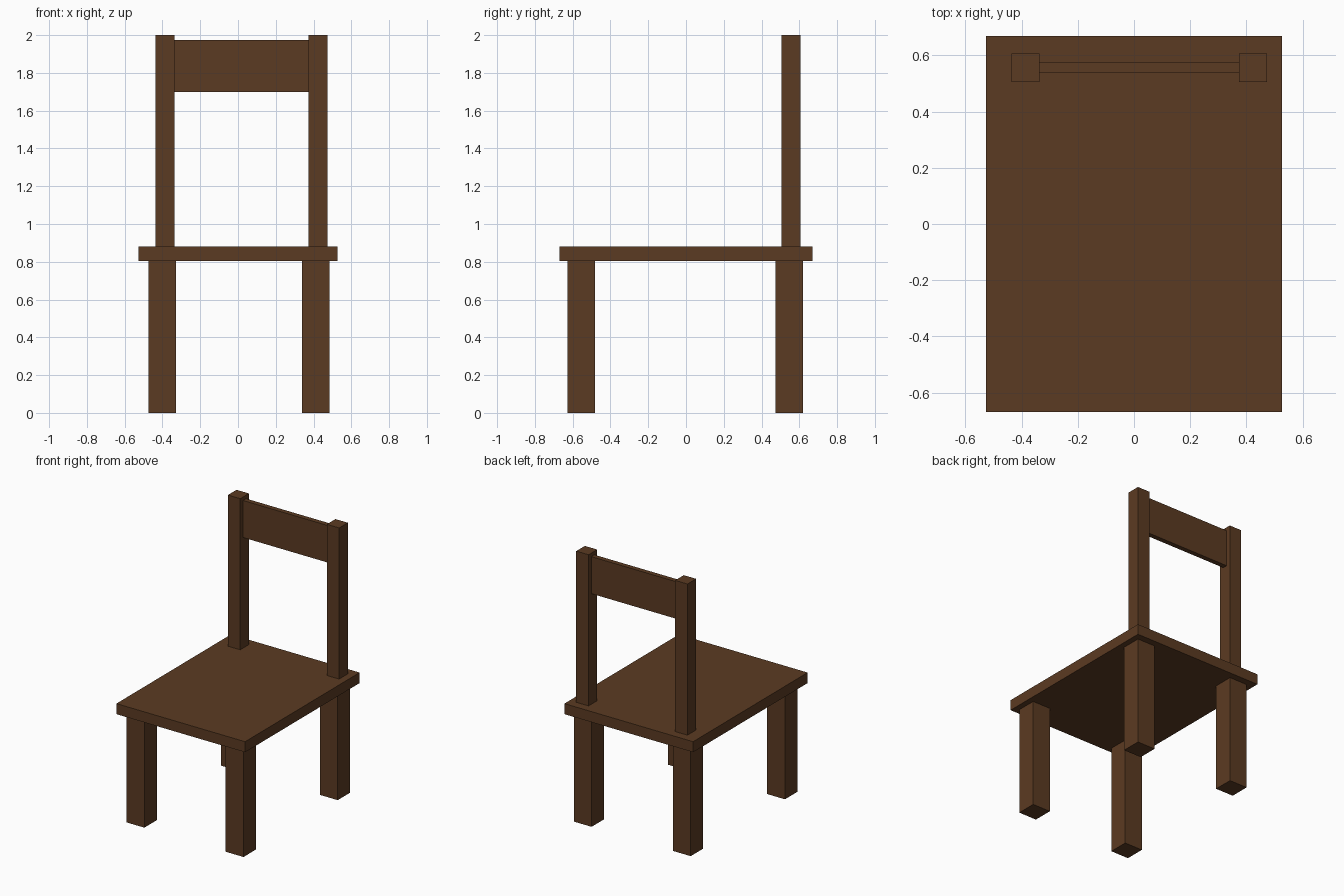
import bpy
from mathutils import Vector

if "Cube" in bpy.data.objects:
    bpy.data.objects.remove(bpy.data.objects["Cube"])

wood = bpy.data.materials.new("brown wood")
wood.diffuse_color = (0.105, 0.043, 0.016, 1)
wood.use_nodes = True
wood.node_tree.nodes["Principled BSDF"].inputs["Base Color"].default_value = wood.diffuse_color


def box(name, x, y, z):
    """Box spanning the given (min, max) ranges."""
    bpy.ops.mesh.primitive_cube_add(size=1)
    ob = bpy.context.object
    ob.name = ob.data.name = name
    size = Vector([r[1] - r[0] for r in (x, y, z)])
    centre = Vector([(r[0] + r[1]) / 2 for r in (x, y, z)])
    for v in ob.data.vertices:
        v.co = Vector([a * b for a, b in zip(v.co, size)])
    ob.location = centre
    ob.data.materials.append(wood)
    return ob


# Seat
SEAT_BOTTOM, SEAT_TOP = 0.803, 0.881
box("seat", (-0.527, 0.527), (-0.67, 0.67), (SEAT_BOTTOM, SEAT_TOP))

# Legs
LEG = 0.146
for depth, y in (("front", -0.628), ("back", 0.474)):
    for side, x in (("left", -0.473), ("right", 0.339)):
        box(f"{depth}_leg_{side}", (x, x + LEG), (y, y + LEG), (0, SEAT_BOTTOM))

# Back posts
POST = 0.101
for side, x in (("left", -0.437), ("right", 0.373)):
    box(f"back_post_{side}", (x, x + POST), (0.506, 0.506 + POST), (SEAT_TOP, 2))

# Backrest slat between the posts
box("backrest_slat", (-0.336, 0.373), (0.539, 0.575), (1.70, 1.974))
